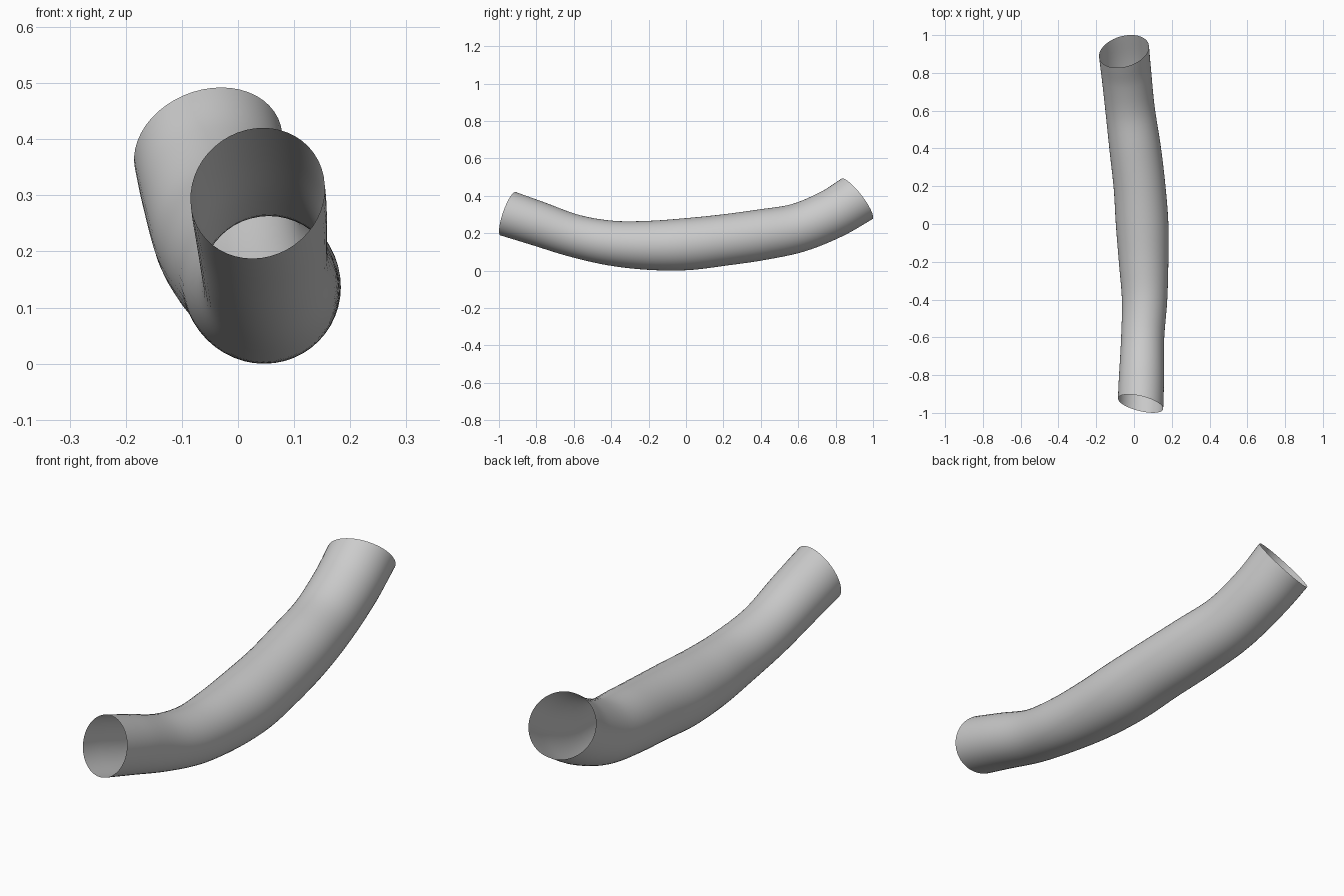
import bpy, bmesh, math
from mathutils import Vector

if "Cube" in bpy.data.objects:
    bpy.data.objects.remove(bpy.data.objects["Cube"])

SIDES, STEPS = 48, 6

# Centre line (x, y, z) and radius of the bent tube, front to back
PATH = [
    (0.035, -0.951, 0.312, 0.123),
    (0.040, -0.80, 0.262, 0.119),
    (0.046, -0.60, 0.195, 0.114),
    (0.056, -0.40, 0.155, 0.120),
    (0.051, -0.20, 0.143, 0.131),
    (0.043, 0.00, 0.149, 0.139),
    (0.029, 0.20, 0.171, 0.137),
    (0.006, 0.40, 0.199, 0.136),
    (-0.020, 0.60, 0.237, 0.131),
    (-0.039, 0.78, 0.311, 0.132),
    (-0.053, 0.914, 0.391, 0.136),
]
# Directions the two open rims face along the path
FRONT_RIM = Vector((0.25, 1, -0.35)).normalized()
BACK_RIM = Vector((-0.30, 1, 0.77)).normalized()


def spline(points, steps):
    """Catmull-Rom interpolation through the points."""
    p = [Vector(q) for q in points]
    p = [2 * p[0] - p[1]] + p + [2 * p[-1] - p[-2]]
    out = []
    for i in range(1, len(p) - 2):
        a, b, c, d = p[i - 1:i + 3]
        for s in range(steps):
            t = s / steps
            out.append(0.5 * (2 * b + (c - a) * t + (2 * a - 5 * b + 4 * c - d) * t ** 2
                              + (3 * b - a - 3 * c + d) * t ** 3))
    return out + [p[-2]]


samples = spline(PATH, STEPS)
centres = [Vector(s[:3]) for s in samples]
last = len(samples) - 1

# Open tube: one ring per sample, bridged with quads
bm = bmesh.new()
rings = []
for i, s in enumerate(samples):
    n = (centres[min(i + 1, last)] - centres[max(i - 1, 0)]).normalized()
    n = n.lerp(FRONT_RIM, max(0, 1 - i / STEPS))
    n = n.lerp(BACK_RIM, max(0, 1 - (last - i) / STEPS)).normalized()
    side = n.cross(Vector((0, 0, 1))).normalized()
    up = side.cross(n)
    rings.append([bm.verts.new(centres[i] + s[3] * (math.cos(a) * side + math.sin(a) * up))
                  for a in (2 * math.pi * k / SIDES for k in range(SIDES))])
for r0, r1 in zip(rings, rings[1:]):
    for k in range(SIDES):
        j = (k + 1) % SIDES
        bm.faces.new((r0[k], r1[k], r1[j], r0[j])).smooth = True
bmesh.ops.recalc_face_normals(bm, faces=bm.faces)

# Make sure the outside faces outward
f = bm.faces[0]
if f.normal.dot(f.calc_center_median() - centres[0]) < 0:
    bmesh.ops.reverse_faces(bm, faces=bm.faces)

# Rest the lowest point on the ground
low = min(v.co.z for v in bm.verts)
bmesh.ops.translate(bm, verts=bm.verts, vec=(0, 0, -low))

mesh = bpy.data.meshes.new("bent_tube")
bm.to_mesh(mesh)
bm.free()
grey = bpy.data.materials.new("light grey")
grey.diffuse_color = (0.6, 0.6, 0.6, 1)
grey.use_nodes = True
grey.node_tree.nodes["Principled BSDF"].inputs["Base Color"].default_value = grey.diffuse_color
mesh.materials.append(grey)
bpy.context.collection.objects.link(bpy.data.objects.new("bent_tube", mesh))
